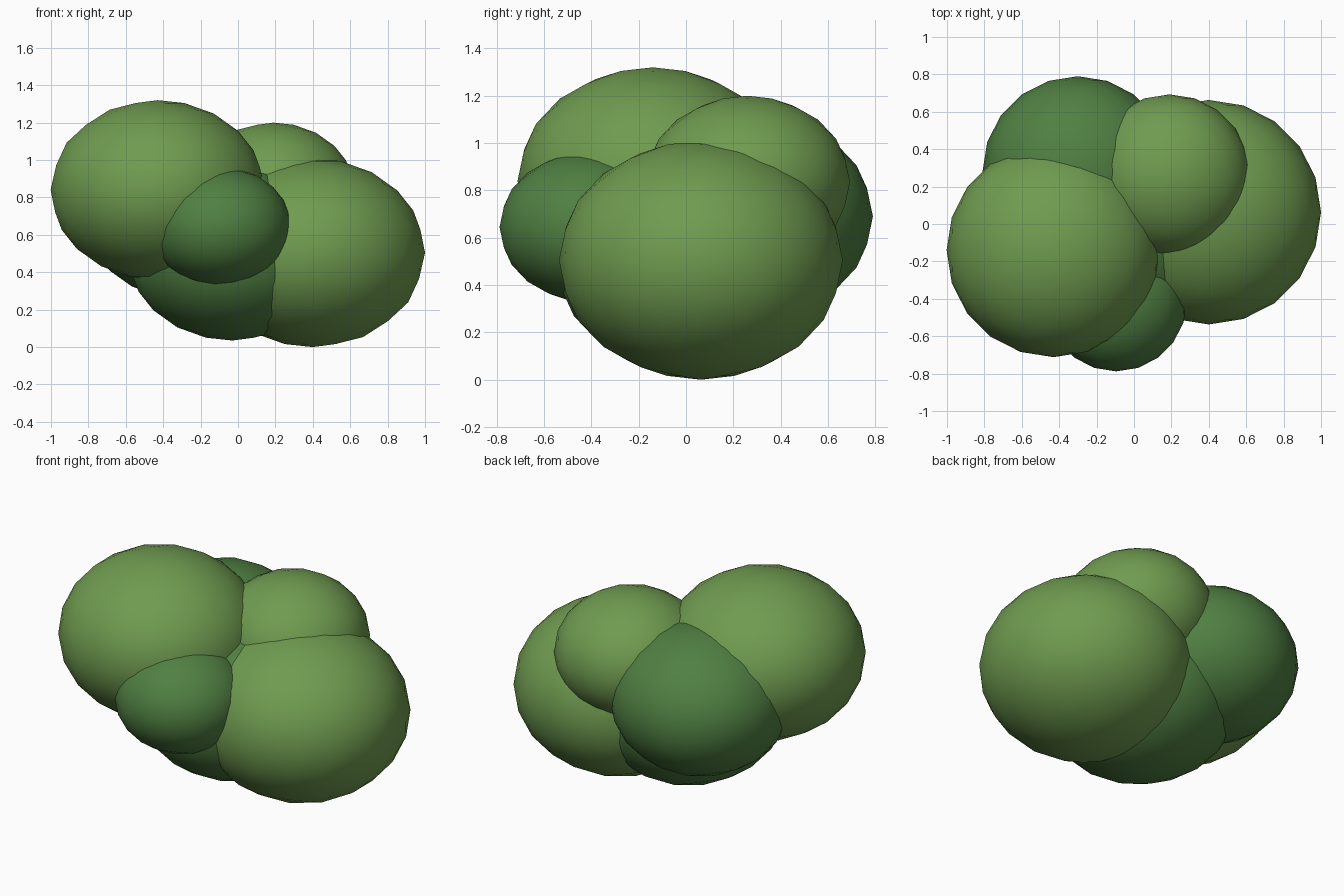
import bpy

if "Cube" in bpy.data.objects:
    bpy.data.objects.remove(bpy.data.objects["Cube"])


def make_material(name, color):
    mat = bpy.data.materials.new(name)
    mat.diffuse_color = color
    mat.use_nodes = True
    mat.node_tree.nodes["Principled BSDF"].inputs["Base Color"].default_value = mat.diffuse_color
    return mat


light = make_material("light_leaves", (0.16, 0.33, 0.08, 1))
dark = make_material("dark_leaves", (0.08, 0.215, 0.055, 1))


def leaf_clump(name, center, radius, height, mat):
    """Slightly flattened, smooth icosphere."""
    bpy.ops.mesh.primitive_ico_sphere_add(subdivisions=3, radius=1, location=center)
    ob = bpy.context.object
    ob.name = name
    ob.scale = (radius, radius, height)
    bpy.ops.object.transform_apply(location=False, rotation=False, scale=True)
    bpy.ops.object.shade_smooth()
    ob.data.materials.append(mat)
    return ob


# Bush: overlapping leaf clumps around a dark core
leaf_clump("core_clump", (-0.03, 0.01, 0.505), 0.56, 0.47, dark)
leaf_clump("right_clump", (0.40, 0.063, 0.505), 0.60, 0.505, light)
leaf_clump("left_clump", (-0.43, -0.14, 0.84), 0.572, 0.48, light)
leaf_clump("upper_back_clump", (0.19, 0.26, 0.835), 0.433, 0.365, light)
leaf_clump("front_clump", (-0.095, -0.41, 0.645), 0.378, 0.318, dark)
leaf_clump("back_clump", (-0.30, 0.28, 0.69), 0.51, 0.43, dark)
